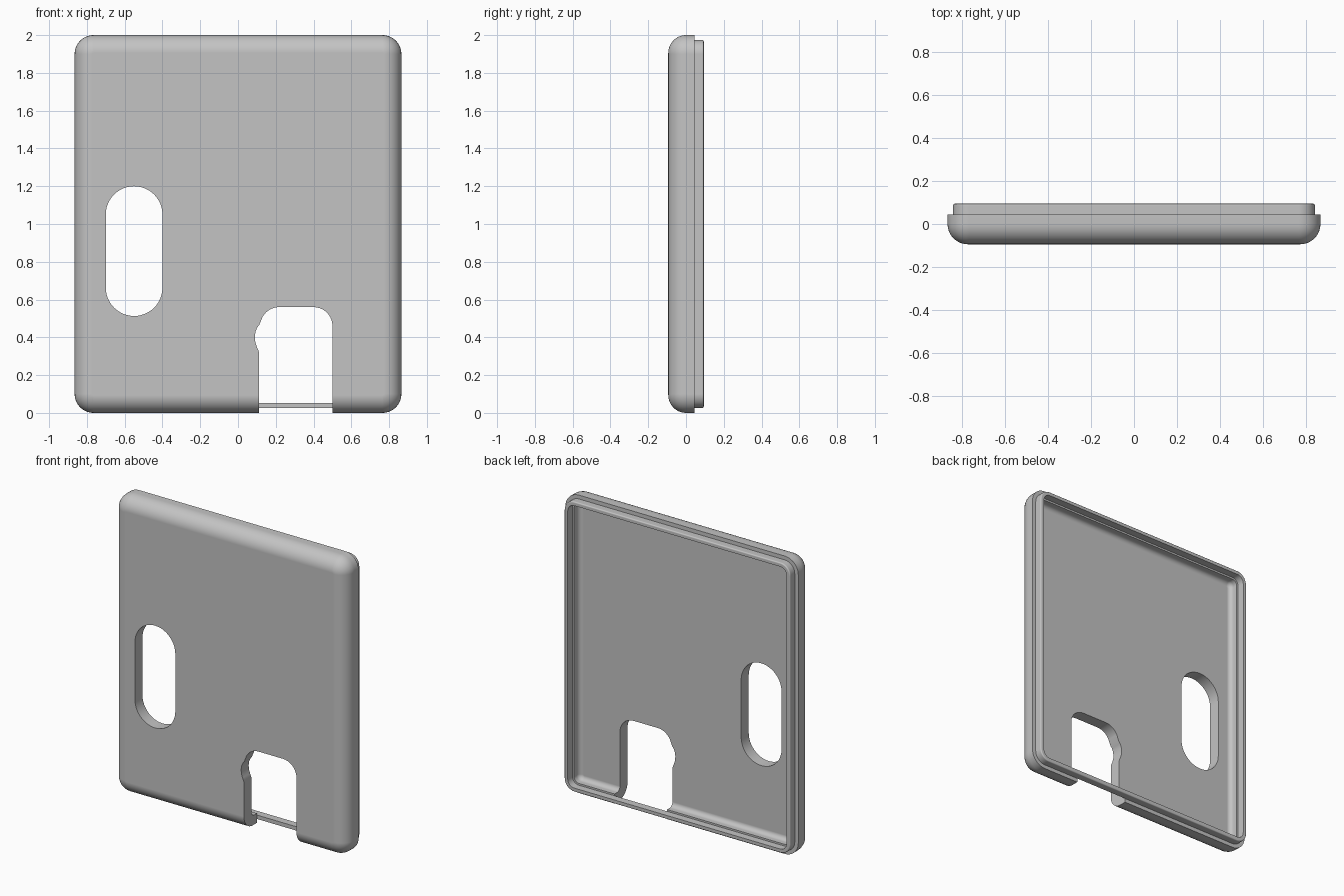
import bpy, bmesh
from math import sin, cos, pi

if "Cube" in bpy.data.objects:
    bpy.data.objects.remove(bpy.data.objects["Cube"])

HALF_X, HALF_Z, DEPTH = 0.865, 1.0, 0.094
CORNER, SHOULDER, FLOOR = 0.1, 0.044, -0.014

grey = bpy.data.materials.new("plain grey")
grey.use_nodes = True
grey.diffuse_color = (0.55, 0.55, 0.55, 1)
grey.node_tree.nodes["Principled BSDF"].inputs["Base Color"].default_value = grey.diffuse_color


def arc(cx, cz, r, start, end, n=10):
    return [(cx + r * cos(start + (end - start) * i / n),
             cz + r * sin(start + (end - start) * i / n)) for i in range(n + 1)]


def rounded_outline(inset):
    """Rounded rectangle, shrunk evenly by the inset."""
    r = max(CORNER - inset, 0.004)
    x, z = HALF_X - inset - r, HALF_Z - inset - r
    points = []
    for k, (sx, sz) in enumerate([(1, 1), (-1, 1), (-1, -1), (1, -1)]):
        points += arc(sx * x, HALF_Z + sz * z, r, k * pi / 2, (k + 1) * pi / 2)
    return points


def loft(name, rings, closed=False):
    """Skin a list of (outline, y) rings; cap the ends or join them."""
    bm = bmesh.new()
    loops = [[bm.verts.new((x, y, z)) for x, z in outline] for outline, y in rings]
    pairs = list(zip(loops, loops[1:]))
    if closed:
        pairs.append((loops[-1], loops[0]))
    else:
        bm.faces.new(loops[0])
        bm.faces.new(loops[-1])
    for a, b in pairs:
        for i in range(len(a)):
            j = (i + 1) % len(a)
            bm.faces.new((a[i], a[j], b[j], b[i]))
    bmesh.ops.recalc_face_normals(bm, faces=bm.faces)
    mesh = bpy.data.meshes.new(name)
    bm.to_mesh(mesh)
    bm.free()
    mesh.materials.append(grey)
    obj = bpy.data.objects.new(name, mesh)
    bpy.context.collection.objects.link(obj)
    return obj


def activate(obj):
    bpy.ops.object.select_all(action='DESELECT')
    obj.select_set(True)
    bpy.context.view_layer.objects.active = obj


def cut(obj, name, outline):
    """Cut an outline straight through the object from front to back."""
    cutter = loft(name, [(outline, -0.3), (outline, 0.3)])
    cutter.hide_render = True
    mod = obj.modifiers.new(name, 'BOOLEAN')
    mod.operation, mod.solver, mod.object = 'DIFFERENCE', 'EXACT', cutter
    activate(obj)
    bpy.ops.object.modifier_apply(modifier=mod.name)
    bpy.data.objects.remove(cutter)


def finish(obj):
    activate(obj)
    bpy.ops.object.shade_smooth_by_angle(angle=pi / 6)
    weighted = obj.modifiers.new("even_normals", 'WEIGHTED_NORMAL')
    weighted.keep_sharp = True


# Hollow shell: rounded front, flat rim, filleted inside floor
steps = 8
profile = [(DEPTH * (1 - sin(a)), -DEPTH * cos(a))
           for a in (pi / 2 * i / steps for i in range(steps + 1))]
wall, fillet = 0.064, 0.03
profile += [(0, SHOULDER), (wall, SHOULDER)]
profile += [(wall + fillet * (1 - cos(a)), FLOOR + fillet * (1 - sin(a)))
            for a in (pi / 2 * i / 5 for i in range(6))]
shell = loft("case_shell", [(rounded_outline(i), y) for i, y in profile])

# Long oval window
cut(shell, "oval_window",
    arc(-0.55, 1.05, 0.15, 0, pi, 24) + arc(-0.55, 0.663, 0.15, pi, 2 * pi, 24))

# Open port at the bottom with a small bulge on one side
port = [(0.11, -0.2), (0.11, 0.325), (0.099, 0.352), (0.091, 0.378), (0.089, 0.405),
        (0.093, 0.432), (0.102, 0.452), (0.113, 0.467)]
port += arc(0.218, 0.46, 0.1, pi * 0.85, pi / 2)
port += arc(0.4, 0.46, 0.1, pi / 2, 0) + [(0.5, -0.2)]
cut(shell, "port_opening", port)
finish(shell)

# Thin locating lip that runs unbroken around the rim
outer, inner, soft = 0.026, 0.052, 0.008
lip_profile = [(inner, SHOULDER), (outer, SHOULDER), (outer, DEPTH - soft)]
lip_profile += [(outer + soft * (1 - cos(a)), DEPTH - soft * (1 - sin(a)))
                for a in (pi / 8, pi / 4, pi * 3 / 8, pi / 2)]
lip_profile += [(inner, DEPTH)]
lip = loft("rim_lip", [(rounded_outline(i), y) for i, y in lip_profile], closed=True)
finish(lip)
